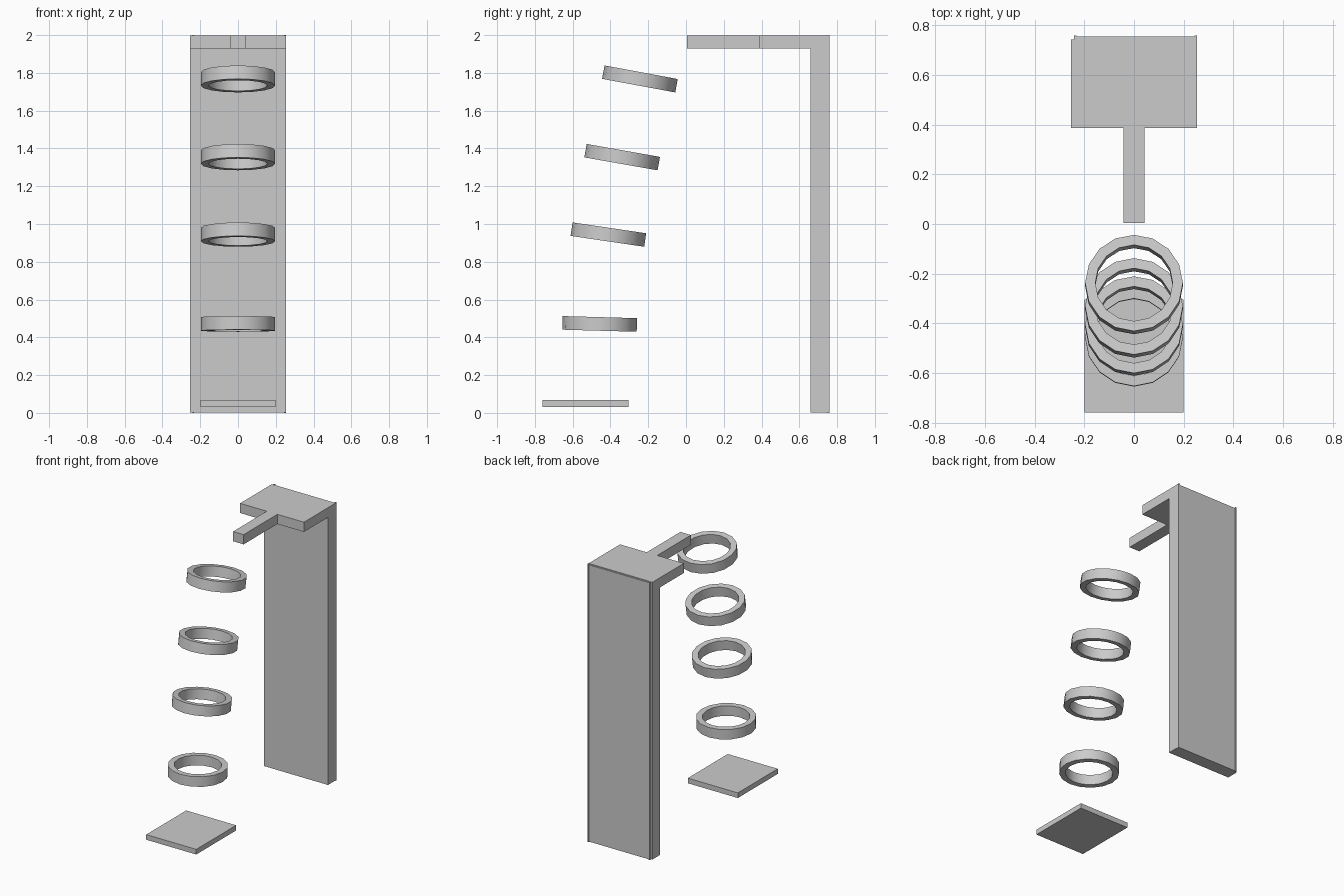
import bpy, bmesh, math
from mathutils import Matrix

if "Cube" in bpy.data.objects:
    bpy.data.objects.remove(bpy.data.objects["Cube"])


def finish(name, bm):
    bmesh.ops.recalc_face_normals(bm, faces=bm.faces)
    mesh = bpy.data.meshes.new(name)
    bm.to_mesh(mesh)
    bm.free()
    obj = bpy.data.objects.new(name, mesh)
    bpy.context.collection.objects.link(obj)
    return obj


def prism(name, outline, depth, matrix=Matrix()):
    """Extrude a closed 2D outline along local z."""
    bm = bmesh.new()
    face = bm.faces.new([bm.verts.new((a, b, 0)) for a, b in outline])
    ext = bmesh.ops.extrude_face_region(bm, geom=[face])
    verts = [v for v in ext["geom"] if isinstance(v, bmesh.types.BMVert)]
    bmesh.ops.translate(bm, verts=verts, vec=(0, 0, depth))
    bmesh.ops.transform(bm, matrix=matrix, verts=bm.verts)
    return finish(name, bm)


def box(name, x0, x1, y0, y1, z0, z1):
    return prism(name, [(x0, y0), (x1, y0), (x1, y1), (x0, y1)], z1 - z0,
                 Matrix.Translation((0, 0, z0)))


def ring(name, y, z, tilt, outer=0.197, inner=0.156, height=0.072, sides=16):
    bm = bmesh.new()
    h = height / 2
    section = [(outer, -h), (outer, h), (inner, h), (inner, -h)]
    loops = []
    for i in range(sides):
        a = 2 * math.pi * i / sides
        loops.append([bm.verts.new((r * math.cos(a), r * math.sin(a), k))
                      for r, k in section])
    for i in range(sides):
        p, q = loops[i], loops[(i + 1) % sides]
        for j in range(4):
            k = (j + 1) % 4
            bm.faces.new((p[j], q[j], q[k], p[k]))
    obj = finish(name, bm)
    obj.location = (0, y, z)
    obj.rotation_euler.x = -math.radians(tilt)
    bpy.ops.object.select_all(action='DESELECT')
    obj.select_set(True)
    bpy.context.view_layer.objects.active = obj
    bpy.ops.object.shade_smooth_by_angle(angle=math.radians(30))


# Upright column with overhanging top, an L profile swept across x
W = 0.254
profile = [(0.66, 0.003), (0.744, 0.003), (0.744, 1.998),
           (0.387, 1.998), (0.387, 1.928), (0.66, 1.928)]
to_world = Matrix(((0, 0, 1, -W), (1, 0, 0, 0), (0, 1, 0, 0), (0, 0, 0, 1)))
prism("upright_with_overhang", profile, 2 * W, to_world)

# Narrow arm reaching forward
box("front_arm", -0.042, 0.042, 0.004, 0.387, 1.928, 1.998)

# Thin back panel between two edge rails
box("back_panel", -0.232, 0.244, 0.744, 0.755, 0.003, 1.994)
box("back_rail_left", -0.242, -0.232, 0.744, 0.759, 0, 2)
box("back_rail_right", 0.244, 0.254, 0.744, 0.759, 0, 2)

# Floor plate in front
box("floor_plate", -0.199, 0.199, -0.759, -0.305, 0.03, 0.067)

# Floating rings: y, z, tilt in degrees
for i, (y, z, tilt) in enumerate([(-0.457, 0.471, 1.6), (-0.411, 0.944, 8.4),
                                  (-0.338, 1.354, 10), (-0.244, 1.768, 10.5)]):
    ring(f"ring_{i + 1}", y, z, tilt)
